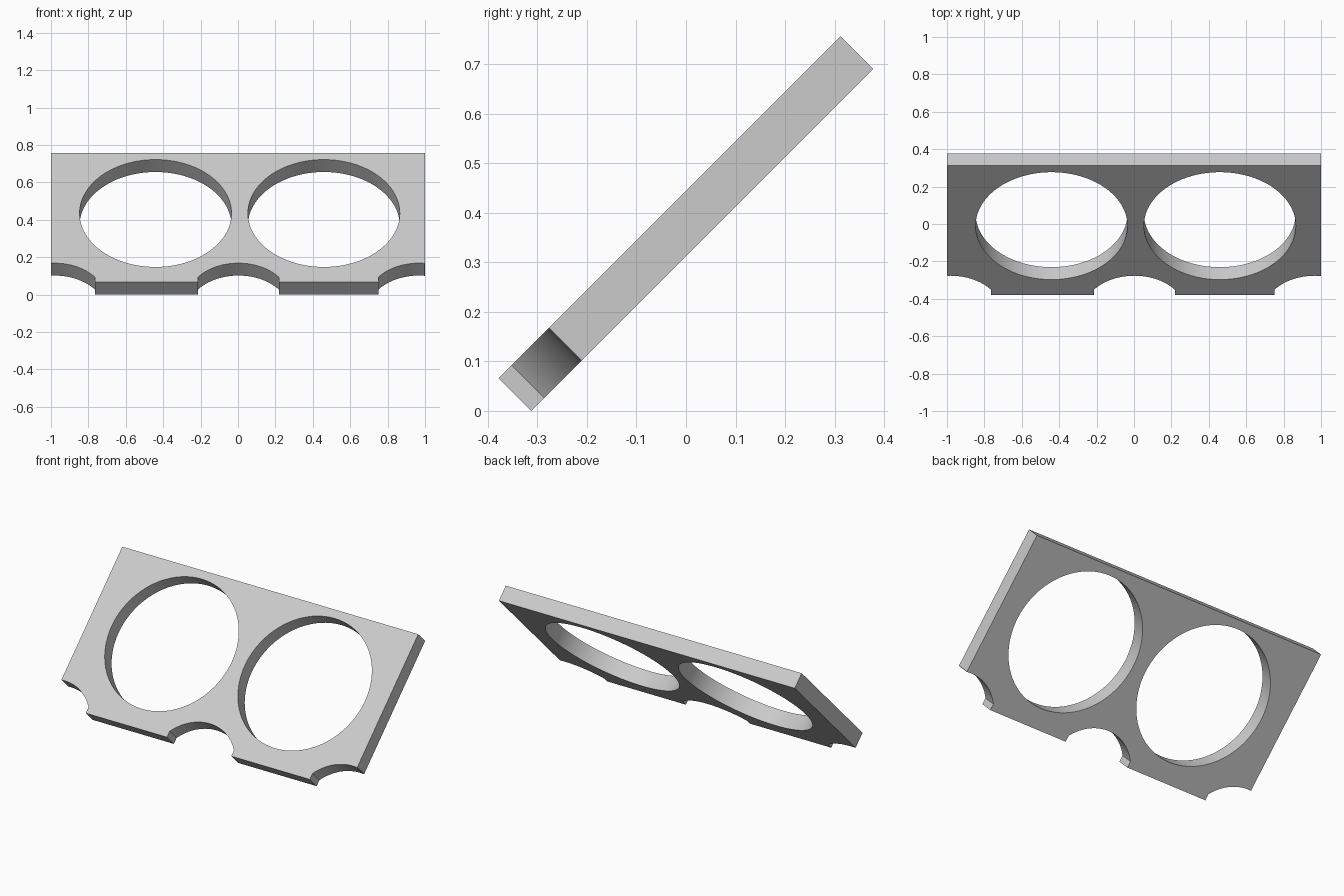
import bpy, bmesh, math
from mathutils import Matrix

cube = bpy.data.objects.get("Cube")
if cube:
    bpy.data.objects.remove(cube, do_unlink=True)

THICK, LENGTH = 0.094, 0.976
HOLE_R, HOLE_V = 0.406, 0.521
NOTCH_HALF, NOTCH_STEP, NOTCH_TOP = 0.217, 0.037, 0.144

grey = bpy.data.materials.new("light_grey")
grey.use_nodes = True
colour = (0.6, 0.6, 0.6, 1)
grey.diffuse_color = colour
grey.node_tree.nodes["Principled BSDF"].inputs["Base Color"].default_value = colour


def prism(name, outline, z0, z1):
    """Extrude a flat outline from z0 up to z1."""
    bm = bmesh.new()
    face = bm.faces.new([bm.verts.new((x, y, z0)) for x, y in outline])
    top = bmesh.ops.extrude_face_region(bm, geom=[face])["geom"]
    verts = [v for v in top if isinstance(v, bmesh.types.BMVert)]
    bmesh.ops.translate(bm, verts=verts, vec=(0, 0, z1 - z0))
    bmesh.ops.recalc_face_normals(bm, faces=bm.faces)
    mesh = bpy.data.meshes.new(name)
    bm.to_mesh(mesh)
    bm.free()
    mesh.materials.append(grey)
    obj = bpy.data.objects.new(name, mesh)
    bpy.context.collection.objects.link(obj)
    return obj


def arc(cx, cy, r, start, end, steps):
    angles = [start + (end - start) * i / steps for i in range(steps + 1)]
    return [(cx + r * math.cos(a), cy + r * math.sin(a)) for a in angles]


# Plate outline: the lower edge carries a full notch and two cut by the sides
sag = NOTCH_TOP - NOTCH_STEP
radius = (NOTCH_HALF ** 2 + sag ** 2) / (2 * sag)
spread = math.asin(NOTCH_HALF / radius)


def notch(cx):
    curve = arc(cx, NOTCH_TOP - radius, radius,
                math.pi / 2 + spread, math.pi / 2 - spread, 48)
    points = [(cx - NOTCH_HALF, 0)] + curve + [(cx + NOTCH_HALF, 0)]
    return [p for p in points if abs(p[0]) < 0.999]


left_end, right_end = (-1, NOTCH_TOP), (1, NOTCH_TOP)
outline = [left_end] + notch(-0.981) + notch(0.002) + notch(0.967)
outline += [right_end, (1, LENGTH), (-1, LENGTH)]
plate = prism("holder_plate", outline, 0, THICK)

# Two large round holes
for cx in (-0.441, 0.459):
    circle = arc(cx, HOLE_V, HOLE_R, 0, 2 * math.pi, 128)[:-1]
    cutter = prism("hole_cutter", circle, -0.1, THICK + 0.1)
    cutter.hide_render = True
    mod = plate.modifiers.new("hole", 'BOOLEAN')
    mod.operation = 'DIFFERENCE'
    mod.solver = 'EXACT'
    mod.object = cutter
    bpy.context.view_layer.objects.active = plate
    bpy.ops.object.modifier_apply(modifier=mod.name)
    bpy.data.objects.remove(cutter, do_unlink=True)

# Lean the plate back and rest its lower edge on the ground
plate.data.transform(Matrix.Translation((0, -0.312, 0))
                     @ Matrix.Rotation(math.radians(45), 4, 'X'))
bpy.ops.object.select_all(action='DESELECT')
plate.select_set(True)
bpy.ops.object.shade_smooth_by_angle(angle=math.radians(30))
